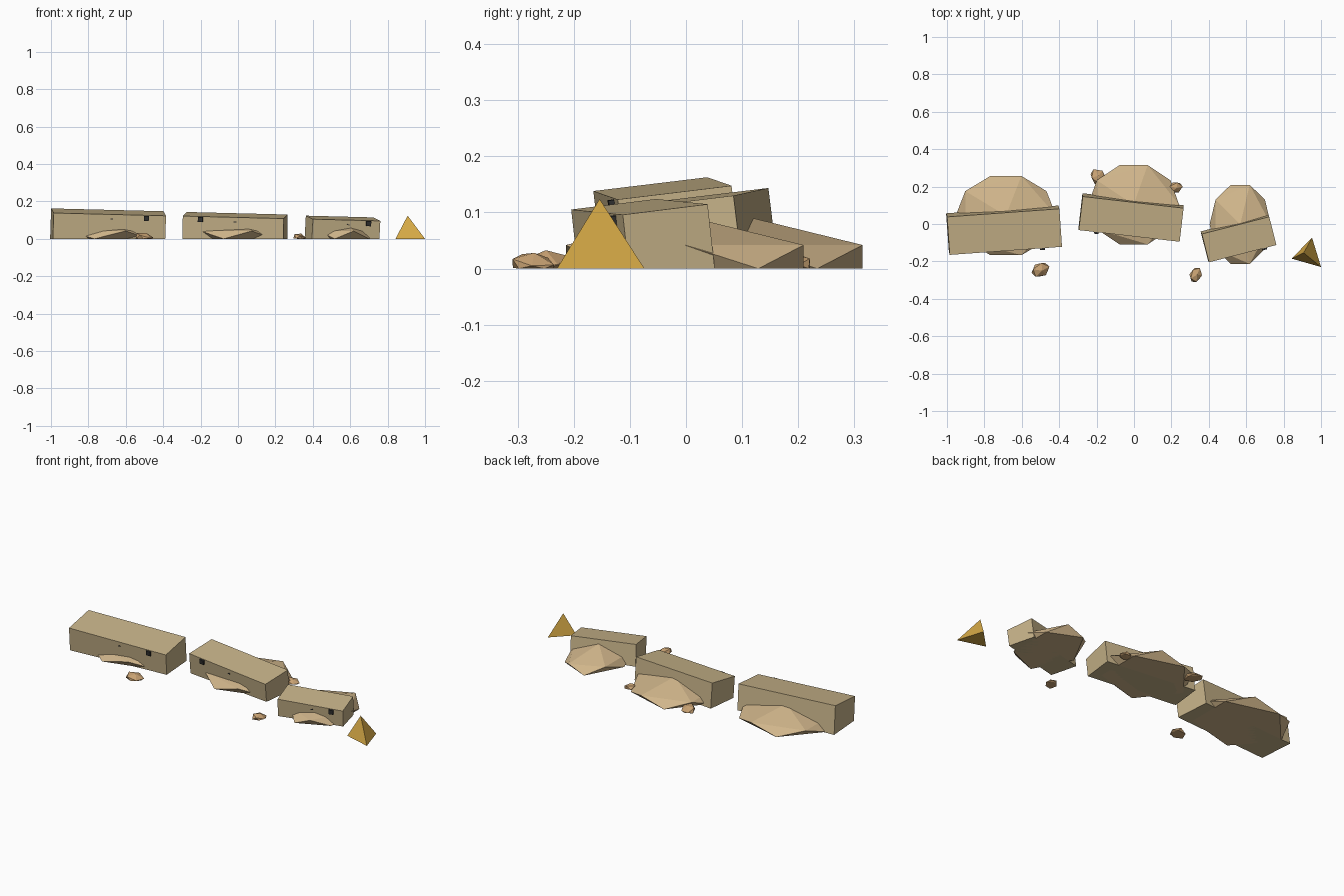
import bpy, bmesh
from mathutils import Matrix, Vector, Euler

if "Cube" in bpy.data.objects:
    bpy.data.objects.remove(bpy.data.objects["Cube"])


def material(name, rgb):
    m = bpy.data.materials.new(name)
    m.diffuse_color = (*rgb, 1)
    m.use_nodes = True
    m.node_tree.nodes["Principled BSDF"].inputs["Base Color"].default_value = m.diffuse_color
    return m


WALL = material("sandstone", (0.57, 0.45, 0.25))
SAND = material("sand", (0.64, 0.47, 0.26))
ROCK = material("rock", (0.58, 0.36, 0.17))
DARK = material("dark_opening", (0.03, 0.03, 0.03))
GOLD = material("gold", (0.66, 0.39, 0.06))


def finish(name, bm, mat):
    bmesh.ops.recalc_face_normals(bm, faces=bm.faces)
    me = bpy.data.meshes.new(name)
    bm.to_mesh(me)
    bm.free()
    me.materials.append(mat)
    ob = bpy.data.objects.new(name, me)
    bpy.context.collection.objects.link(ob)
    return ob


def box(name, frame, centre, size, mat, cut=False):
    """Box in a tilted frame, optionally sliced off at ground level."""
    bm = bmesh.new()
    mw = frame @ Matrix.Translation(centre) @ Matrix.Diagonal((*size, 1))
    bmesh.ops.create_cube(bm, size=1, matrix=mw)
    if cut:
        r = bmesh.ops.bisect_plane(bm, geom=bm.verts[:] + bm.edges[:] + bm.faces[:],
                                   plane_co=(0, 0, 0), plane_no=(0, 0, 1), clear_inner=True)
        edges = [e for e in r["geom_cut"] if isinstance(e, bmesh.types.BMEdge)]
        bmesh.ops.contextual_create(bm, geom=edges)
    return finish(name, bm, mat)


def lump(name, loc, radii, mat, rot=(0, 0, 0)):
    """Icosahedron whose lower half is flattened onto the ground."""
    bm = bmesh.new()
    mw = Matrix.Translation(loc) @ Euler(rot).to_matrix().to_4x4() @ Matrix.Diagonal((*radii, 1))
    bmesh.ops.create_icosphere(bm, subdivisions=1, radius=1, matrix=mw)
    for v in bm.verts:
        v.co.z = max(v.co.z, 0)
    return finish(name, bm, mat)


# Half-buried blocks: roof centre, length, depth, yaw, window side
blocks = [
    ((-0.692, -0.042, 0.143), 0.602, 0.205, 0.072, 1),
    ((-0.015, 0.026, 0.126), 0.543, 0.182, -0.115, -1),
    ((0.562, -0.083, 0.110), 0.372, 0.157, 0.25, 1),
]
for i, (roof, length, depth, yaw, side) in enumerate(blocks, 1):
    frame = Matrix.Translation(roof) @ Euler((0.12, 0.025, yaw)).to_matrix().to_4x4()
    box(f"buried_block_{i}", frame, Vector((0, 0, -0.2)), (length, depth, 0.4), WALL, True)
    # dark window and small slit on the front wall
    box(f"window_{i}", frame, Vector((side * length * 0.325, -depth / 2, -0.016)),
        (0.026, 0.02, 0.026), DARK)
    box(f"slit_{i}", frame, Vector((0.01, -depth / 2, -0.025)), (0.014, 0.004, 0.005), DARK)

# Sand drifts piled over the blocks
for i, (x, y, rx) in enumerate([(-0.685, 0.045, 0.3), (-0.002, 0.103, 0.272), (0.568, -0.002, 0.183)], 1):
    lump(f"sand_drift_{i}", (x, y, 0), (rx, 0.249, 0.094), SAND)

# Loose rocks
rocks = [(-0.5, -0.245, 0.055, 0.4), (0.33, -0.272, 0.046, 1.1),
         (-0.19, 0.25, 0.055, 2.2), (0.222, 0.195, 0.042, 0.2)]
for i, (x, y, r, a) in enumerate(rocks, 1):
    lump(f"rock_{i}", (x, y, 0.004), (r, r * 0.75, r * 0.55), ROCK, (0.25, 0.2, a))

# Three-sided golden pyramid
bm = bmesh.new()
apex, *base = [bm.verts.new(p) for p in
               [(0.907, -0.154, 0.124), (0.842, -0.185, 0), (0.952, -0.074, 0), (1.0, -0.23, 0)]]
bm.faces.new(base)
for k in range(3):
    bm.faces.new((base[k], base[(k + 1) % 3], apex))
finish("gold_pyramid", bm, GOLD)
